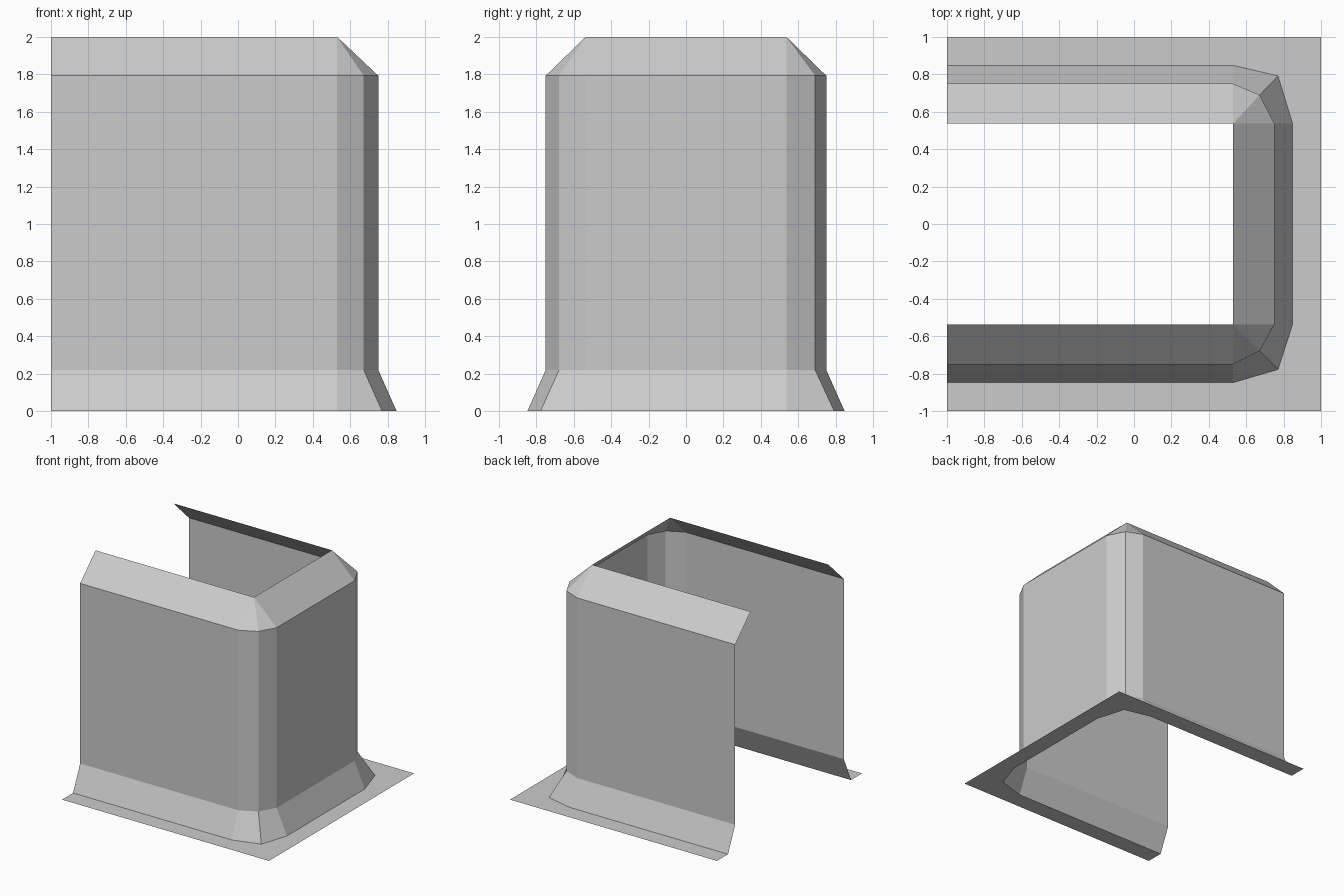
import bpy
import bmesh

cube = bpy.data.objects.get("Cube")
if cube:
    bpy.data.objects.remove(cube, do_unlink=True)

# Plain grey material
grey = bpy.data.materials.new("plain_grey")
grey.use_nodes = True
colour = (0.6, 0.6, 0.6, 1)
grey.diffuse_color = colour
grey.node_tree.nodes["Principled BSDF"].inputs["Base Color"].default_value = colour

OPEN_X = -1.0               # open end of the channel
BEND_X, BEND_Y = 0.53, 0.537  # where the straight walls meet the corners


def u_ring(bm, z, side, corner_x, front_y, back_y):
    """One U-shaped outline: front wall, bevelled corner, end wall, corner, back wall."""
    end_x = side
    outline = [
        (OPEN_X, -side), (BEND_X, -side), (corner_x, -front_y), (max(end_x, BEND_X), -BEND_Y),
        (max(end_x, BEND_X), BEND_Y), (corner_x, back_y), (BEND_X, side), (OPEN_X, side),
    ]
    return [bm.verts.new((x, y, z)) for x, y in outline]


# Outlines from the flange edge up to the inward-sloping rim
LEVELS = [
    (0.003, 1.0, 1.0, 1.0, 1.0),           # flange outer edge
    (0.003, 0.848, 0.77, 0.778, 0.792),    # foot of skirt
    (0.22, 0.75, 0.672, 0.678, 0.69),      # bottom of wall
    (1.793, 0.75, 0.672, 0.678, 0.69),     # top of wall
]

bm = bmesh.new()
rings = [u_ring(bm, *level) for level in LEVELS]

# Rim closes each corner to a single point
rim = [bm.verts.new((x, y, 2.0)) for x, y in
       [(OPEN_X, -BEND_Y), (BEND_X, -BEND_Y), (BEND_X, BEND_Y), (OPEN_X, BEND_Y)]]
rings.append([rim[0]] + [rim[1]] * 3 + [rim[2]] * 3 + [rim[3]])

# Skin between neighbouring outlines
for low, high in zip(rings, rings[1:]):
    for i in range(len(low) - 1):
        corners = dict.fromkeys((low[i], low[i + 1], high[i + 1], high[i]))
        bm.faces.new(list(corners))

# Stand the flange exactly on the ground
for v in rings[0] + rings[1]:
    v.co.z = 0.0

mesh = bpy.data.meshes.new("channel_wall")
bm.to_mesh(mesh)
bm.free()
mesh.materials.append(grey)
wall = bpy.data.objects.new("channel_wall", mesh)
bpy.context.collection.objects.link(wall)
